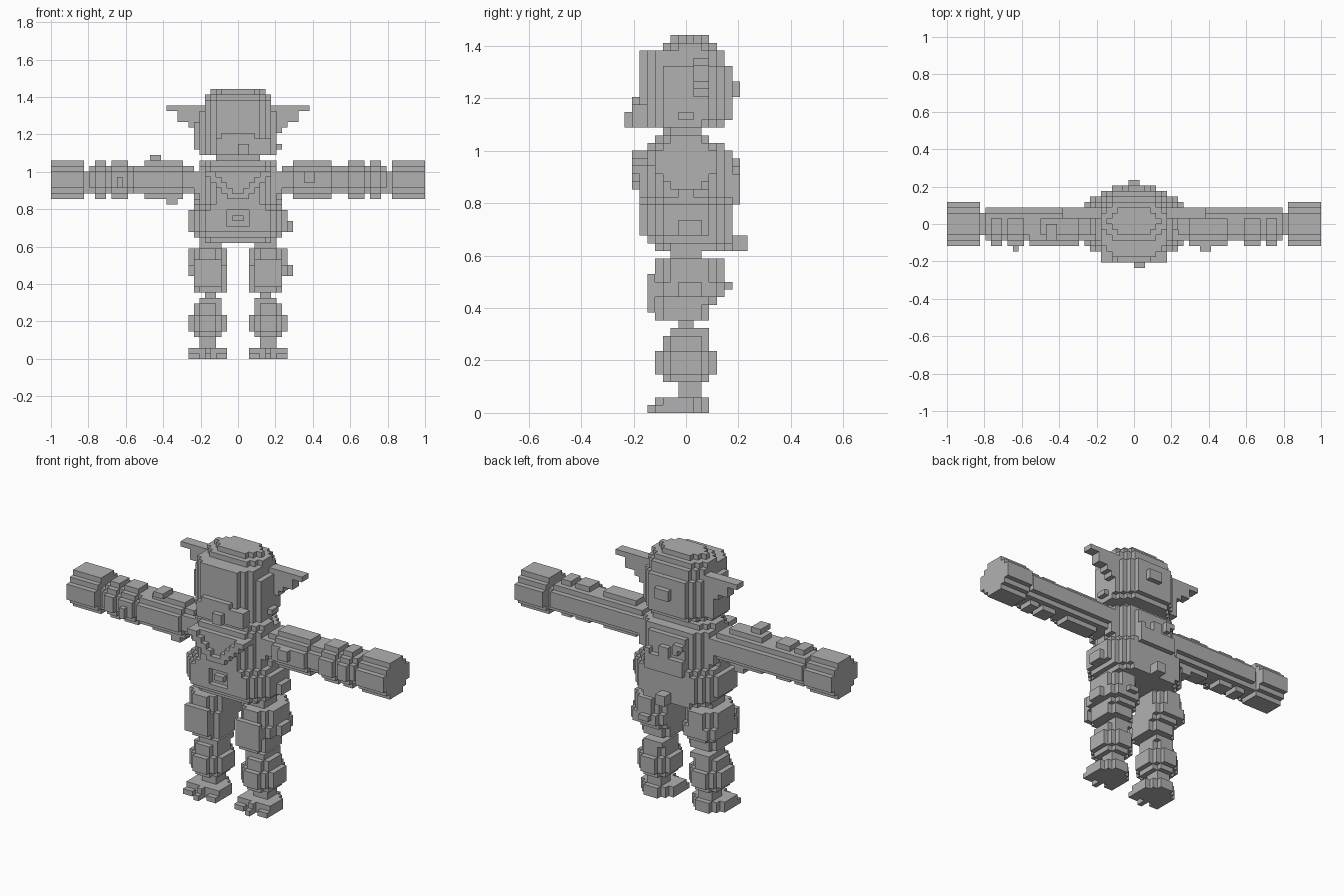
import bpy, bmesh, random
from mathutils import Vector

if "Cube" in bpy.data.objects:
    bpy.data.objects.remove(bpy.data.objects["Cube"])

U = 1 / 34  # size of one block
random.seed(4)

grey = bpy.data.materials.new("plain grey")
grey.diffuse_color = (0.44, 0.44, 0.44, 1)
grey.use_nodes = True
grey.node_tree.nodes["Principled BSDF"].inputs["Base Color"].default_value = grey.diffuse_color


def block(lo, hi, cut=0, axis=2):
    """Cells of a box whose four edges along one axis are stepped off."""
    a, b = [i for i in range(3) if i != axis]
    cells = set()
    for x in range(lo[0], hi[0]):
        for y in range(lo[1], hi[1]):
            for z in range(lo[2], hi[2]):
                p = (x, y, z)
                da = min(p[a] - lo[a], hi[a] - 1 - p[a])
                db = min(p[b] - lo[b], hi[b] - 1 - p[b])
                if da + db >= cut:
                    cells.add(p)
    return cells


def mirror(cells):
    return {(-1 - x, y, z) for x, y, z in cells}


def layers(rows):
    """Stack of slabs: z0, z1, half width, front, back, corner cut."""
    cells = set()
    for z0, z1, w, f, b, c in rows:
        cells |= block((-w, f, z0), (w, b, z1), c)
    return cells


DIRS = [(1, 0, 0), (-1, 0, 0), (0, 1, 0), (0, -1, 0), (0, 0, 1), (0, 0, -1)]


def build(name, cells):
    """Skin the outside of a set of cells with flat faces."""
    bm = bmesh.new()
    verts = {}
    for c in cells:
        for d in DIRS:
            if (c[0] + d[0], c[1] + d[1], c[2] + d[2]) in cells:
                continue
            n = Vector(d)
            u = Vector((abs(d[1]) + abs(d[2]) > 0, abs(d[0]) > 0, 0)) / 2
            v = n.cross(u)
            mid = Vector(c) + Vector((0.5, 0.5, 0.5)) + n / 2
            face = []
            for p in (mid - u - v, mid + u - v, mid + u + v, mid - u + v):
                k = tuple(round(t) for t in p)
                if k not in verts:
                    verts[k] = bm.verts.new(Vector(k) * U)
                face.append(verts[k])
            bm.faces.new(face)
    bmesh.ops.dissolve_limit(bm, angle_limit=0.02, verts=bm.verts[:], edges=bm.edges[:])
    me = bpy.data.meshes.new(name)
    bm.to_mesh(me)
    bm.free()
    me.materials.append(grey)
    ob = bpy.data.objects.new(name, me)
    bpy.context.collection.objects.link(ob)


# Head: stepped skull, snout, nose tip and back knot
head = layers([
    (36, 37, 4, -2, 2, 0), (37, 38, 7, -6, 5, 3), (38, 45, 7, -6, 6, 3),
    (45, 47, 6, -6, 5, 2), (47, 48, 6, -3, 4, 2), (48, 49, 5, -2, 3, 2)])
head |= block((-4, -7, 37), (6, -5, 40)) | block((-3, -7, 40), (3, -6, 41))
head |= block((0, -8, 37), (2, -7, 39)) | block((-1, 6, 41), (2, 7, 43))
head |= block((-8, -2, 38), (-7, 3, 43)) | block((7, -1, 38), (8, 1, 39))
build("head", head)

# Ears: steps that widen toward the top
ear = set()
for z, tip in ((41, 8), (42, 9), (43, 11), (44, 11), (45, 13)):
    ear |= block((6, 1, z), (tip, 3, z + 1))
build("right_ear", ear)
build("left_ear", mirror(ear))

# Torso: shoulders, waist and wide hips
torso = layers([
    (21, 22, 7, -4, 6, 2), (22, 23, 8, -5, 6, 2), (23, 27, 9, -6, 6, 3),
    (27, 28, 8, -6, 6, 3), (28, 29, 7, -6, 6, 3), (29, 34, 7, -6, 6, 3),
    (30, 34, 9, -3, 3, 1), (34, 35, 7, -5, 5, 2), (35, 36, 7, -4, 3, 2)])
# crossed lapels on the chest
for i in range(5):
    strip = block((i, -7, 29 + i), (i + 2, -4, 30 + i))
    torso |= strip | mirror(strip)
# belt plate with a recessed buckle
torso |= block((-6, -6, 23), (6, -5, 28), 1, 1)
torso -= block((-2, -6, 24), (2, -5, 27))
torso |= block((-1, -6, 25), (1, -5, 26))
# side pouch, back plate and tail
torso |= block((9, -1, 23), (10, 2, 25)) | block((-4, 6, 27), (4, 7, 30))
torso |= block((-1, 6, 21), (1, 8, 23))
# ragged cloth tufts over the upper back
for i in range(12):
    x, z = random.randint(-4, 3), random.randint(29, 32)
    torso |= block((x, 5, z), (x + 1, 7, z + 1))
# ragged cloth tufts on the flanks
for i in range(8):
    y, z = random.randint(-4, 3), random.randint(27, 29)
    tuft = block((6, y, z), (8, y + 1, z + 1))
    torso |= tuft | mirror(tuft)
build("torso", torso)

# Arms: padded sleeve, banded forearm and a big round fist
arm = set()
for x0, x1, f, b, z0, z1, c in (
        (8, 20, -3, 3, 30, 35, 1), (10, 17, -4, 3, 29, 36, 2),
        (20, 23, -4, 3, 29, 36, 2), (23, 27, -3, 3, 30, 35, 1),
        (24, 26, -4, 3, 29, 36, 2), (27, 28, -2, 2, 30, 34, 0),
        (28, 34, -4, 4, 29, 36, 2)):
    arm |= block((x0, f, z0), (x1, b, z1), c, 0)
right_arm = arm | block((12, -5, 32), (14, -4, 34))
left_arm = mirror(arm) | block((-19, -4, 30), (-16, 3, 35), 1, 0)
left_arm |= block((-16, -3, 36), (-14, 0, 37)) | block((-13, -2, 28), (-11, 1, 29))
left_arm |= block((-22, -5, 31), (-21, -4, 33))
build("right_arm", right_arm)
build("left_arm", left_arm)

# Legs: hip joint, thigh, knee, shin, ankle
leg = set()
for x0, x1, f, b, z0, z1, c in (
        (3, 7, -2, 2, 20, 21, 0), (2, 9, -4, 5, 17, 20, 2),
        (2, 9, -4, 5, 15, 17, 1), (2, 8, -4, 4, 14, 15, 1),
        (2, 8, -4, 3, 12, 14, 1), (3, 8, -5, -4, 13, 18, 0),
        (4, 6, -1, 1, 11, 12, 0), (3, 7, -2, 3, 10, 11, 0),
        (3, 8, -3, 3, 4, 10, 1), (2, 9, -4, 4, 5, 8, 2),
        (4, 7, -1, 2, 2, 4, 0)):
    leg |= block((x0, f, z0), (x1, b, z1), c)
right_leg = leg | block((9, -1, 15), (10, 2, 17)) | block((4, 5, 16), (6, 6, 17))
build("right_leg", right_leg)
build("left_leg", mirror(leg))

# Feet: sole with three toes
foot = block((2, -3, 0), (9, 3, 2), 2) | block((2, -3, 0), (9, 0, 2))
for x0, x1, f in ((2, 4, -4), (5, 6, -5), (7, 9, -4)):
    foot |= block((x0, f, 0), (x1, -3, 1))
foot |= block((5, -4, 1), (6, -3, 2))
build("right_foot", foot)
build("left_foot", mirror(foot))
